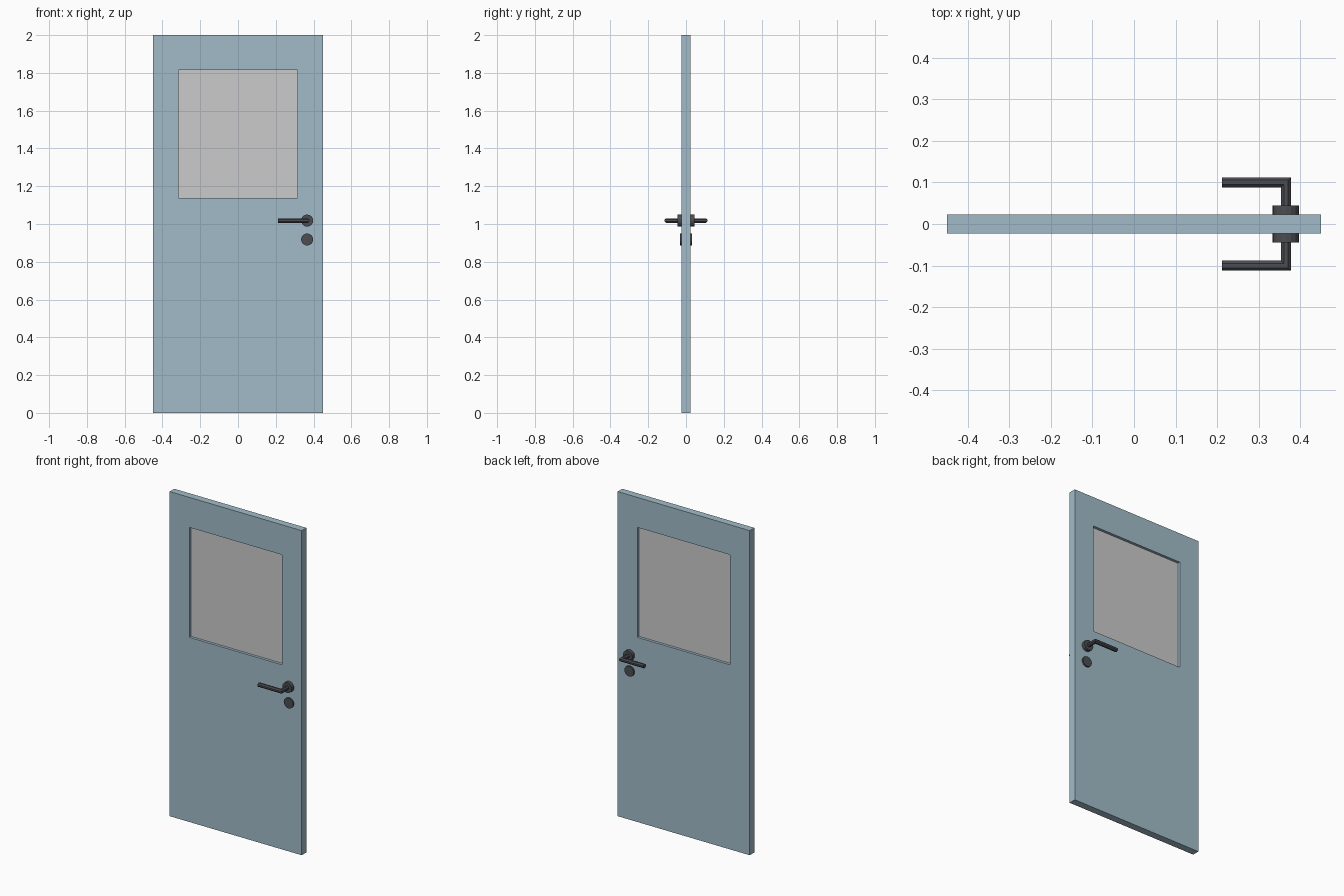
import bpy, bmesh
from math import cos, sin, pi
from mathutils import Vector

if "Cube" in bpy.data.objects:
    bpy.data.objects.remove(bpy.data.objects["Cube"])

T = 0.0225                                   # half thickness of the door leaf
X0, X1, Z0, Z1 = -0.315, 0.315, 1.1375, 1.815  # window opening
HX, HZ, KZ = 0.366, 1.018, 0.918             # handle axis, keyhole height


def material(name, color):
    m = bpy.data.materials.new(name)
    m.diffuse_color = color
    m.use_nodes = True
    m.node_tree.nodes["Principled BSDF"].inputs["Base Color"].default_value = m.diffuse_color
    return m


BLUE = material("door_paint", (0.36, 0.50, 0.58, 1))
DARK = material("dark_metal", (0.07, 0.075, 0.085, 1))


def finish(name, bm, mat=None):
    bmesh.ops.recalc_face_normals(bm, faces=bm.faces)
    me = bpy.data.meshes.new(name)
    bm.to_mesh(me)
    bm.free()
    ob = bpy.data.objects.new(name, me)
    bpy.context.collection.objects.link(ob)
    if mat:
        me.materials.append(mat)
    return ob


def loft(bm, rings, closed=False):
    """Join successive vertex rings; cap both ends unless closed."""
    vs = [[bm.verts.new(p) for p in r] for r in rings]
    n = len(vs[0])
    for a, b in zip(vs, vs[1:] + (vs[:1] if closed else [])):
        for i in range(n):
            j = (i + 1) % n
            bm.faces.new((a[i], a[j], b[j], b[i]))
    if not closed:
        bm.faces.new(vs[0])
        bm.faces.new(vs[-1])


def rect(x0, x1, z0, z1, y):
    return [Vector(p) for p in ((x0, y, z0), (x1, y, z0), (x1, y, z1), (x0, y, z1))]


# door leaf with window opening
bm = bmesh.new()
loft(bm, [rect(-0.45, 0.45, 0, 2, -T), rect(-0.45, 0.45, 0, 2, T),
          rect(X0, X1, Z0, Z1, T), rect(X0, X1, Z0, Z1, -T)], closed=True)
finish("door_leaf", bm, BLUE)

# window pane, recessed on both sides
bm = bmesh.new()
loft(bm, [rect(X0, X1, Z0, Z1, -0.006), rect(X0, X1, Z0, Z1, 0.006)])
finish("window_pane", bm)


def disc(name, z, depth, side, r=0.032, n=16):
    """Round plate standing off the door face."""
    bm = bmesh.new()
    loft(bm, [[Vector((HX + r * cos(2 * pi * i / n), side * y, z + r * sin(2 * pi * i / n)))
               for i in range(n)] for y in (T, depth)])
    finish(name, bm, DARK)


def lever(name, side, n=8):
    """Octagonal bar: neck out from the rose, mitred into the grip."""
    r = 0.012
    y = 0.1125 - r
    # centre of each ring and the in-plane direction of its cross-section
    path = [((HX, T), (1, 0)), ((HX, y), (1, 1)), ((0.212, y), (0, 1))]
    rings = []
    for (cx, cy), (dx, dy) in path:
        ring = []
        for i in range(n):
            a = 2 * pi * (i + 0.5) / n
            u, w = r * cos(a) / cos(pi / n), r * sin(a) / cos(pi / n)
            ring.append(Vector((cx + u * dx, side * (cy + u * dy), HZ + w)))
        rings.append(ring)
    bm = bmesh.new()
    loft(bm, rings)
    finish(name, bm, DARK)


# handle furniture on both faces
for label, side in (("front", -1), ("back", 1)):
    disc(label + "_handle_rose", HZ, 0.045, side)
    disc(label + "_keyhole_rose", KZ, 0.032, side)
    lever(label + "_lever", side)
